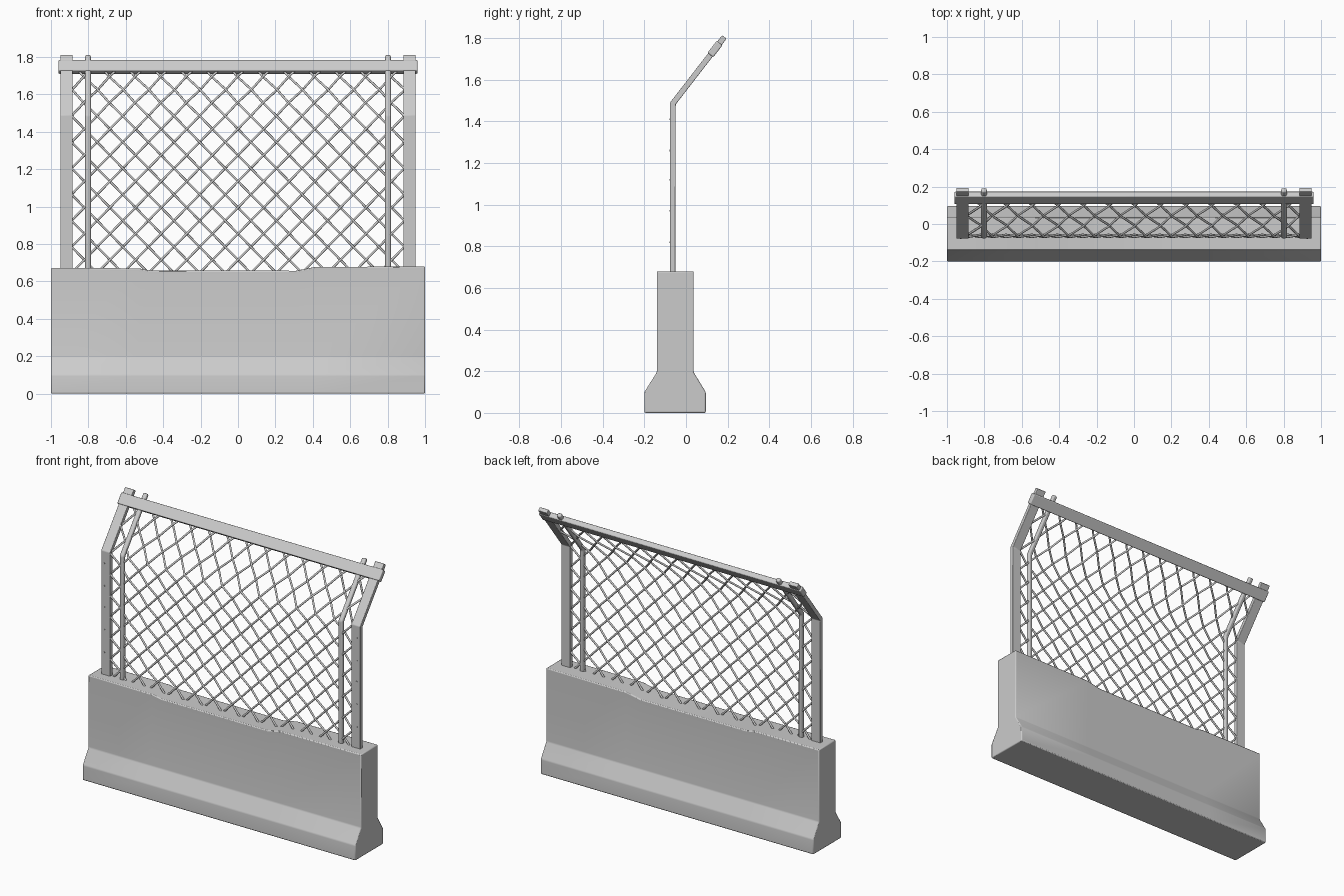
import bpy, bmesh, math
from mathutils import Vector

if "Cube" in bpy.data.objects:
    bpy.data.objects.remove(bpy.data.objects["Cube"])

T = 0.0135                       # half thickness of the posts
BEND = Vector((-0.0635, 1.485))  # (y, z) of the kink
TIP = Vector((0.184, 1.805))
D = (TIP - BEND).normalized()
N = Vector((-D.y, D.x))          # front-facing normal of the slanted part


def path_y(z):
    return BEND.x + max(0.0, z - BEND.y) * D.x / D.y


def loft(name, sections, bevel=0.0, segments=2):
    """Closed solid from (x, [(y, z), ...]) sections."""
    bm = bmesh.new()
    rings = [[bm.verts.new((x, y, z)) for y, z in pts] for x, pts in sections]
    n = len(rings[0])
    for a, b in zip(rings, rings[1:]):
        for i in range(n):
            j = (i + 1) % n
            bm.faces.new((a[i], a[j], b[j], b[i]))
    bm.faces.new(rings[0])
    bm.faces.new(rings[-1][::-1])
    bmesh.ops.recalc_face_normals(bm, faces=bm.faces)
    me = bpy.data.meshes.new(name)
    bm.to_mesh(me)
    bm.free()
    ob = bpy.data.objects.new(name, me)
    bpy.context.collection.objects.link(ob)
    if bevel:
        m = ob.modifiers.new("bevel", 'BEVEL')
        m.width = bevel
        m.segments = segments
        m.limit_method = 'ANGLE'
        m.angle_limit = math.radians(25)
    bpy.context.view_layer.objects.active = ob
    ob.select_set(True)
    bpy.ops.object.shade_smooth_by_angle(angle=math.radians(35))
    ob.select_set(False)
    return ob


# Concrete barrier with a worn, dipped top
def barrier_section(top):
    return [(-0.2, 0), (-0.2, 0.1), (-0.14, 0.195), (-0.14, top),
            (0.037, top), (0.037, 0.195), (0.095, 0.1), (0.095, 0)]


tops = [(-1, 0.672), (-0.53, 0.67), (-0.47, 0.658), (0.31, 0.657),
        (0.41, 0.677), (1, 0.68)]
loft("concrete_barrier", [(x, barrier_section(t)) for x, t in tops], 0.006)

# Bent posts
k = T * math.tan(math.acos(D.y) / 2)
post = [(BEND.x - T, 0.6), (BEND.x - T, BEND.y + k), tuple(TIP + N * T),
        tuple(TIP - N * T), (BEND.x + T, BEND.y - k), (BEND.x + T, 0.6)]
for side in (-1, 1):
    tag = "left" if side < 0 else "right"
    for kind, cx, hw, bev in (("outer", 0.917, 0.033, 0.004),
                              ("inner", 0.802, 0.015, 0.009)):
        loft(f"{tag}_{kind}_post",
             [(side * cx - hw, post), (side * cx + hw, post)], bev, 3)

# Top rail wrapping the slanted post ends
z = 1.747
c = Vector((path_y(z), z))
h, t = 0.036, 0.0175
rail = [tuple(c + D * a * h + N * b * t)
        for a, b in ((-1, -1), (-1, 1), (1, 1), (1, -1))]
loft("top_rail", [(-0.96, rail), (0.96, rail)], 0.006, 3)

# Small rivets on the outer posts
for side in (-1, 1):
    for z in (0.82, 0.97, 1.12, 1.26, 1.41):
        bpy.ops.mesh.primitive_cylinder_add(
            vertices=8, radius=0.004, depth=0.006,
            location=(side * 0.925, BEND.x - T, z),
            rotation=(math.pi / 2, 0, 0))
        bpy.context.object.name = "post_rivet"

# Chain-link mesh: woven diagonal wires following the bend
ROWS, COLS = 16, 26
DX, DZ, Z0 = 1.78 / COLS, 0.07, 0.645
cu = bpy.data.curves.new("chain_link_mesh", 'CURVE')
cu.dimensions = '3D'
cu.bevel_depth = 0.0065
cu.bevel_resolution = 1
cu.use_fill_caps = True
for slant in (-1, 1):
    for start in range(-ROWS, COLS + ROWS + 1, 2):
        pts = []
        for r in range(ROWS + 1):
            col = start + slant * r
            if 0 <= col <= COLS:
                z = Z0 + r * DZ
                weave = 0.006 * slant * (1 if r % 2 else -1)
                n = N if z > BEND.y + 0.01 else Vector((-1, 0))
                pts.append((-0.89 + col * DX, path_y(z) + n.x * weave,
                            z + n.y * weave))
        if len(pts) < 2:
            continue
        sp = cu.splines.new('POLY')
        sp.points.add(len(pts) - 1)
        for p, co in zip(sp.points, pts):
            p.co = (*co, 1)
        sp.use_smooth = True
wire = bpy.data.objects.new("chain_link_mesh", cu)
bpy.context.collection.objects.link(wire)
